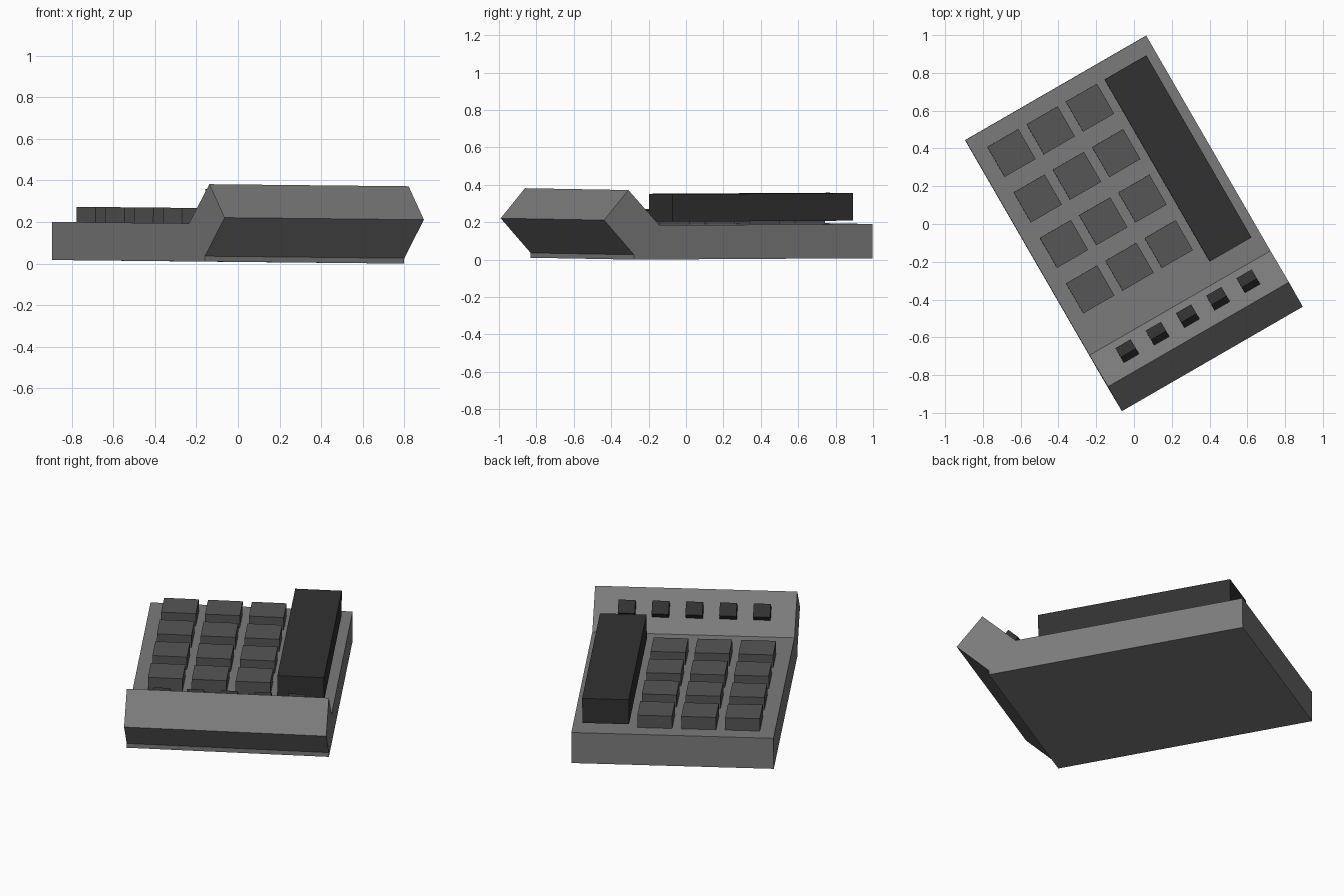
import bpy, bmesh, math
from mathutils import Matrix, Vector

if "Cube" in bpy.data.objects:
    bpy.data.objects.remove(bpy.data.objects["Cube"])

# Whole desk phone is turned 30 degrees and leans very slightly
PLACE = (Matrix.Translation((0, 0, 0.0082)) @ Matrix.Rotation(math.radians(30), 4, 'Z')
         @ Matrix.Rotation(0.009, 4, 'Y') @ Matrix.Rotation(0.005, 4, 'X'))


def material(name, value):
    m = bpy.data.materials.new(name)
    m.diffuse_color = (value, value, value, 1)
    m.use_nodes = True
    m.node_tree.nodes["Principled BSDF"].inputs["Base Color"].default_value = m.diffuse_color
    return m


GREY = material("body grey", 0.20)
KEY = material("key dark grey", 0.092)
BLACK = material("soft black", 0.031)


def add_object(name, bm, mat, local=Matrix()):
    bmesh.ops.recalc_face_normals(bm, faces=bm.faces)
    bm.transform(PLACE @ local)
    mesh = bpy.data.meshes.new(name)
    bm.to_mesh(mesh)
    bm.free()
    mesh.materials.append(mat)
    obj = bpy.data.objects.new(name, mesh)
    bpy.context.collection.objects.link(obj)
    return obj


def box(name, size, mat, local):
    bm = bmesh.new()
    bmesh.ops.create_cube(bm, size=1)
    bm.transform(Matrix.Diagonal((*size, 1)))
    return add_object(name, bm, mat, local)


# Body: side profile (depth, height) extruded across the width
HALF_W = 0.553
crease, ridge = Vector((-0.483, 0.183)), Vector((-0.675, 0.372))
profile = [(0.832, 0), (0.832, 0.183), crease, ridge,
           (-0.825, 0.212), (-0.64, 0.026), (-0.64, 0)]
bm = bmesh.new()
side = bm.faces.new([bm.verts.new((-HALF_W, y, z)) for y, z in profile])
ext = bmesh.ops.extrude_face_region(bm, geom=[side])
bmesh.ops.translate(bm, vec=(2 * HALF_W, 0, 0),
                    verts=[g for g in ext["geom"] if isinstance(g, bmesh.types.BMVert)])
add_object("phone_body", bm, GREY)

# Number keys, three columns by four rows
for row in range(4):
    for col in range(3):
        box(f"number_key_{row}_{col}", (0.19, 0.183, 0.085), KEY,
            Matrix.Translation((-0.376 + 0.24 * col, 0.651 - 0.278 * row, 0.2145)))

# Handset block, hovering just above the deck
box("handset", (0.255, 1.113, 0.147), BLACK, Matrix.Translation((0.3725, 0.1855, 0.2745)))

# Small function buttons standing square on the sloped panel
slope = (ridge - crease).normalized()
tilt = Matrix.Rotation(-math.atan2(slope.y, -slope.x), 4, 'X')
centre = crease + slope * 0.136
for i in range(5):
    box(f"function_button_{i}", (0.093, 0.078, 0.096), BLACK,
        Matrix.Translation((0.185 * (i - 2), centre.x, centre.y)) @ tilt)
